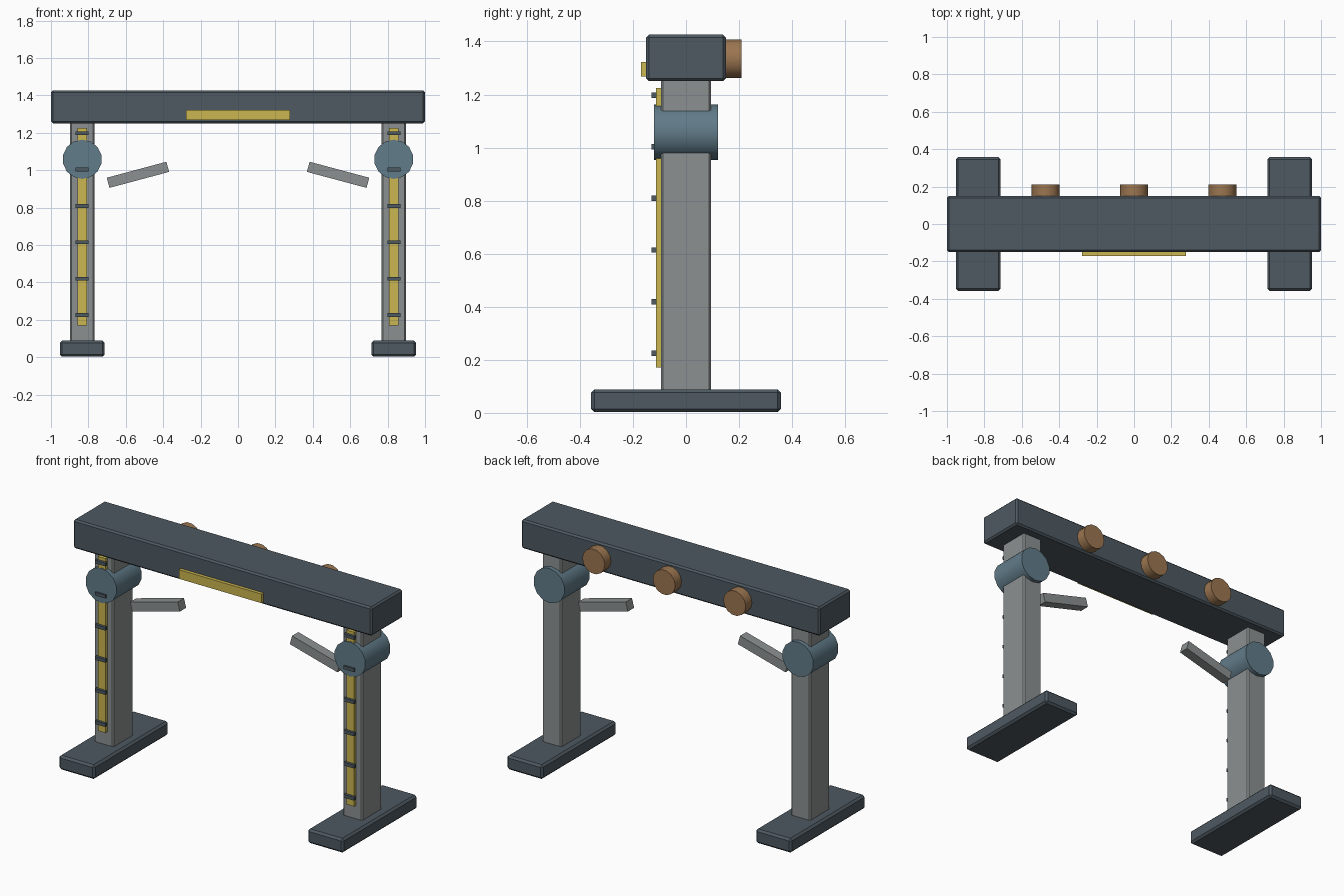
import bpy, bmesh
from math import radians, pi
from mathutils import Matrix

if "Cube" in bpy.data.objects:
    bpy.data.objects.remove(bpy.data.objects["Cube"])


def material(name, rgb):
    m = bpy.data.materials.new(name)
    m.diffuse_color = (*rgb, 1)
    m.use_nodes = True
    m.node_tree.nodes["Principled BSDF"].inputs["Base Color"].default_value = m.diffuse_color
    return m


DARK = material("dark_slate", (0.075, 0.10, 0.12))
STEEL = material("blue_steel", (0.12, 0.20, 0.25))
GREY = material("grey_metal", (0.26, 0.28, 0.28))
YELLOW = material("yellow", (0.60, 0.47, 0.08))
BRONZE = material("bronze", (0.33, 0.18, 0.08))


def finish(name, bm, loc, mat):
    me = bpy.data.meshes.new(name)
    bm.to_mesh(me)
    bm.free()
    ob = bpy.data.objects.new(name, me)
    ob.location = loc
    me.materials.append(mat)
    bpy.context.collection.objects.link(ob)
    return ob


def box(name, loc, size, mat, bevel=0.0, tilt=0.0):
    bm = bmesh.new()
    bmesh.ops.create_cube(bm, size=1, matrix=Matrix.Diagonal((*size, 1)))
    ob = finish(name, bm, loc, mat)
    ob.rotation_euler.y = tilt
    if bevel:
        b = ob.modifiers.new("edge_bevel", 'BEVEL')
        b.width, b.segments = bevel, 1
    return ob


def drum(name, loc, radius, depth, mat, spin=0.0, sides=14):
    # cylinder lying along y, spin turns it about its own axis
    bm = bmesh.new()
    rot = Matrix.Rotation(pi / 2, 4, 'X') @ Matrix.Rotation(spin, 4, 'Z')
    bmesh.ops.create_cone(bm, cap_ends=True, segments=sides, radius1=radius,
                          radius2=radius, depth=depth, matrix=rot)
    ob = finish(name, bm, loc, mat)
    bpy.ops.object.select_all(action='DESELECT')
    ob.select_set(True)
    bpy.context.view_layer.objects.active = ob
    bpy.ops.object.shade_smooth_by_angle(angle=radians(30))
    return ob


# overhead beam with front light bar and rear knobs
box("top_beam", (0, 0, 1.338), (2, 0.30, 0.175), DARK, 0.01)
box("front_light_bar", (0, -0.158, 1.295), (0.555, 0.024, 0.055), YELLOW)
for i, x in enumerate((-0.472, 0, 0.472)):
    drum(f"rear_knob_{i + 1}", (x, 0.175, 1.335), 0.075, 0.07, BRONZE, spin=pi / 2)

# the two legs with everything mounted on them
for side, s in (("left", -1), ("right", 1)):
    x = s * 0.833
    box(f"{side}_foot", (x, 0, 0.046), (0.24, 0.715, 0.086), DARK, 0.012)
    box(f"{side}_post", (x, 0, 0.665), (0.13, 0.19, 1.20), GREY, 0.008)
    box(f"{side}_guide_strip", (x, -0.103, 0.698), (0.05, 0.022, 1.055), YELLOW)
    for i in range(6):
        box(f"{side}_strip_mark_{i + 1}", (x, -0.121, 0.225 + i * 0.1945),
            (0.07, 0.018, 0.02), DARK)
    drum(f"{side}_pivot_drum", (x, 0, 1.058), 0.105, 0.24, STEEL)
    box(f"{side}_arm", (s * 0.535, 0, 0.975), (0.33, 0.06, 0.056), GREY,
        tilt=s * radians(15))
